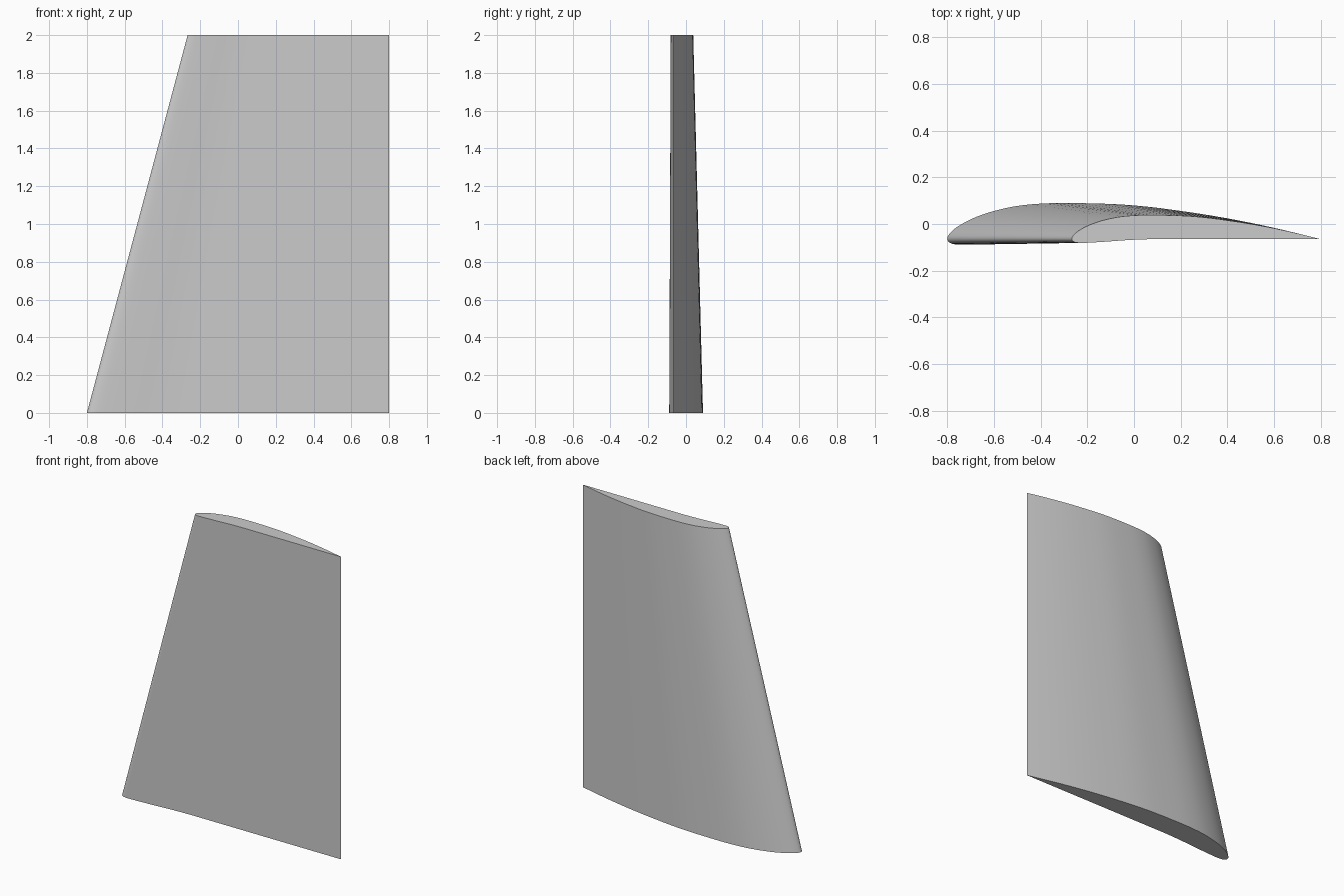
import bpy, bmesh, math
from mathutils import Vector

cube = bpy.data.objects.get("Cube")
if cube:
    bpy.data.objects.remove(cube, do_unlink=True)

HEIGHT = 2.0
TAPER = 2 / 3                       # tip chord relative to root chord
TRAILING = Vector((0.8, -0.065))    # straight, upright trailing edge

# Root section: over the curved back, round the nose, along the flat front
SECTION = [(0.8, -0.065), (0.65, -0.028), (0.5, 0.005), (0.35, 0.033),
           (0.2, 0.056), (0.05, 0.075), (-0.1, 0.086), (-0.3, 0.09),
           (-0.42, 0.086), (-0.52, 0.074), (-0.62, 0.05), (-0.7, 0.02),
           (-0.76, -0.014), (-0.79, -0.041), (-0.8, -0.063),
           (-0.79, -0.08), (-0.76, -0.088), (-0.7, -0.088),
           (-0.58, -0.081), (-0.43, -0.07), (-0.3, -0.065)]


def smooth_path(points, steps=3):
    """Catmull-Rom curve through the points."""
    pts = [Vector(p) for p in points]
    pts = [2 * pts[0] - pts[1]] + pts + [2 * pts[-1] - pts[-2]]
    path = []
    for a, b, c, d in zip(pts, pts[1:], pts[2:], pts[3:]):
        for i in range(steps):
            t = i / steps
            path.append((2 * b + (c - a) * t + (2 * a - 5 * b + 4 * c - d) * t**2
                         + (3 * b - a - 3 * c + d) * t**3) / 2)
    return path + [pts[-2]]


# Loft the section from root to tip, shrinking towards the trailing edge
bm = bmesh.new()
profile = smooth_path(SECTION)
rings = []
for z, scale in ((0, 1), (HEIGHT, TAPER)):
    flat = [TRAILING + (p - TRAILING) * scale for p in profile]
    rings.append([bm.verts.new((p.x, p.y, z)) for p in flat])
root, tip = rings
for i in range(len(root)):
    j = (i + 1) % len(root)
    bm.faces.new((root[i], root[j], tip[j], tip[i]))
bm.faces.new(root)
bm.faces.new(tip)
bmesh.ops.recalc_face_normals(bm, faces=bm.faces[:])

mesh = bpy.data.meshes.new("wing_panel")
bm.to_mesh(mesh)
bm.free()
wing = bpy.data.objects.new("wing_panel", mesh)
bpy.context.collection.objects.link(wing)

# Plain grey finish
grey = bpy.data.materials.new("light_grey")
grey.use_nodes = True
color = (0.6, 0.6, 0.6, 1)
grey.diffuse_color = color
grey.node_tree.nodes["Principled BSDF"].inputs["Base Color"].default_value = color
mesh.materials.append(grey)

bpy.context.view_layer.objects.active = wing
wing.select_set(True)
bpy.ops.object.shade_smooth_by_angle(angle=math.radians(30))
